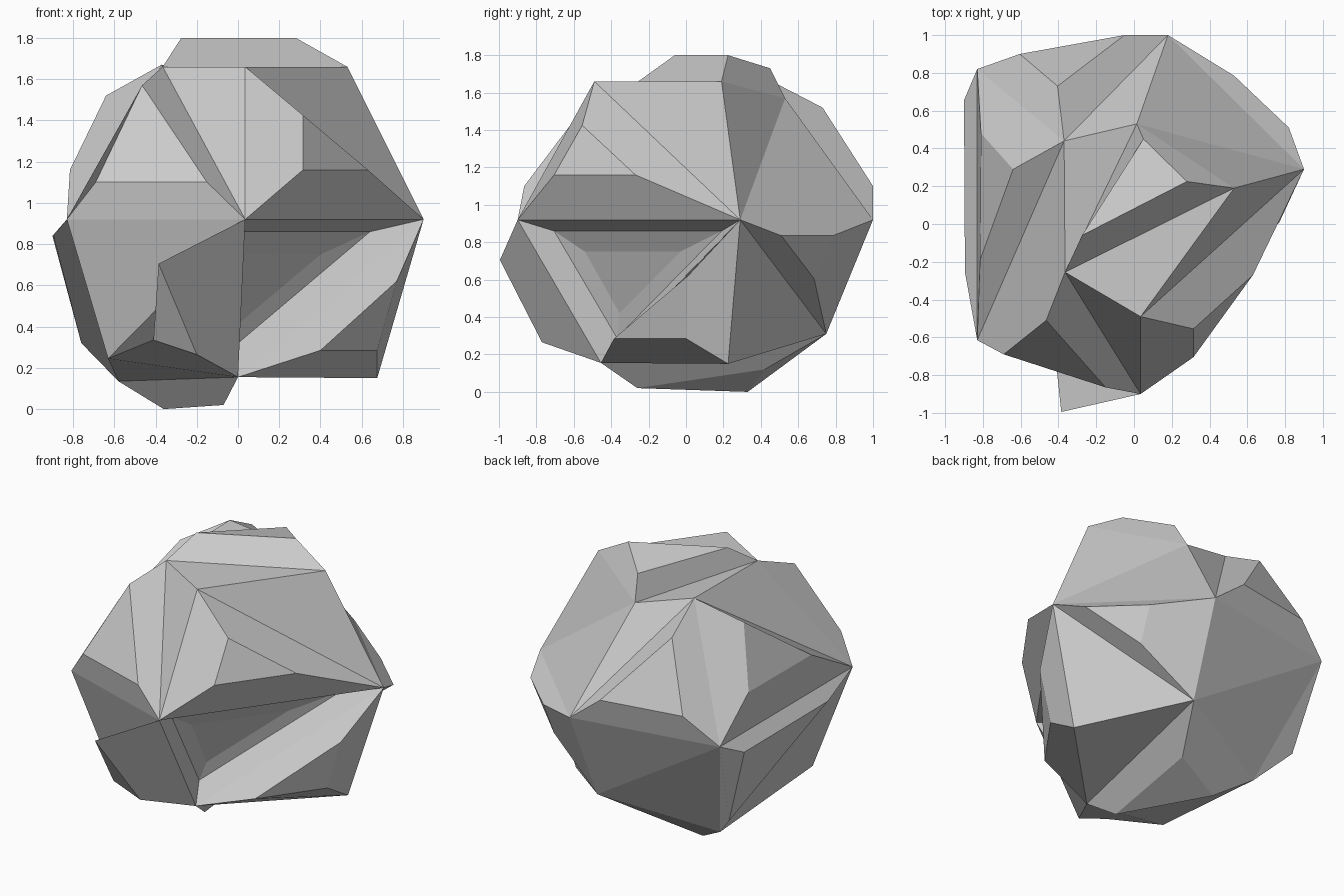
import bpy
import bmesh
from mathutils import Vector

if "Cube" in bpy.data.objects:
    bpy.data.objects.remove(bpy.data.objects["Cube"])

# Base rock: three irregular five-sided rings (top, middle, bottom)
P = {
    "T1": (.53, .19, 1.66), "T2": (.035, -.49, 1.66), "T3": (-.365, -.255, 1.66),
    "T4": (-.37, .44, 1.67), "T5": (.015, .53, 1.57),
    "M1": (.90, .29, .92), "M2": (.035, -.90, .92), "M3": (-.83, -.615, .92),
    "M4": (-.83, .82, .92), "M5": (.18, 1.0, .92),
    "B1": (.675, .225, .15), "B2": (0, -.455, .155), "B3": (-.63, -.47, .245),
    "B4": (-.58, .46, .135), "B5": (.145, .75, .31),
}

# Flat facets of the base rock
PLAIN = """T1 T3 T2,T3 T5 T4,T1 M1 T5,T5 M1 M5,T5 M5 T4,T4 M3 T3,T3 M2 T2,T2 M1 T1,
M1 B1 B5,M5 B5 M4,M4 B5 B4,M3 B4 B3,M3 B3 M2,B1 B2 B5,B2 B3 B4"""

# Raised facets: base triangle -> its smaller, pushed-out top
BUMPS = {
    "T1 T5 T3": ((.28, .225, 1.80), (.05, .45, 1.73), (-.275, -.06, 1.80)),
    "T4 M5 M4": ((-.405, .73, 1.52), (-.05, 1.0, 1.10), (-.605, .90, 1.10)),
    "T4 M4 M3": ((-.64, .29, 1.52), (-.81, .48, 1.16), (-.815, -.19, 1.16)),
    "T3 M3 M2": ((-.465, -.51, 1.57), (-.69, -.69, 1.10), (-.15, -.865, 1.10)),
    "T2 M2 M1": ((.315, -.555, 1.425), (.315, -.705, 1.16), (.63, -.27, 1.16)),
    "M1 B2 B1": ((.77, .01, .62), (.40, -.385, .285), (.675, 0, .285)),
    "M1 B5 M5": ((.82, .51, .835), (.52, .685, .605), (.53, .785, .835)),
    "M4 B4 M3": ((-.90, .655, .84), (-.76, .62, .32), (-.895, -.255, .84)),
    "M2 B3 B2": ((-.385, -.995, .705), (-.41, -.76, .335), (-.20, -.77, .265)),
    "B2 B4 B5": ((-.07, -.26, .02), (-.36, .33, 0), (-.04, .42, .12)),
}

bm = bmesh.new()
V = {name: bm.verts.new(co) for name, co in P.items()}


def step(ring, coords):
    """Join a triangle to its moved copy with three side walls."""
    top = [bm.verts.new(c) for c in coords]
    for i in range(3):
        j = (i + 1) % 3
        bm.faces.new((ring[j], top[j], top[i], ring[i]))
    return top


def tri(names):
    return [V[n] for n in names.split()]


for names in PLAIN.split(","):
    bm.faces.new(tri(names))

for names, coords in BUMPS.items():
    bm.faces.new(step(tri(names), coords))

# Stepped hollow in the lower front right
ring = tri("M1 M2 B2")
ring = step(ring, ((.64, .19, .86), (-.01, -.705, .86), (-.035, -.37, .29)))
ring = step(ring, ((.40, -.03, .75), (.03, -.54, .75), (.01, -.355, .42)))
bm.faces.new(ring)

bmesh.ops.recalc_face_normals(bm, faces=bm.faces)
mesh = bpy.data.meshes.new("rock")
bm.to_mesh(mesh)
bm.free()
rock = bpy.data.objects.new("rock", mesh)
bpy.context.collection.objects.link(rock)
